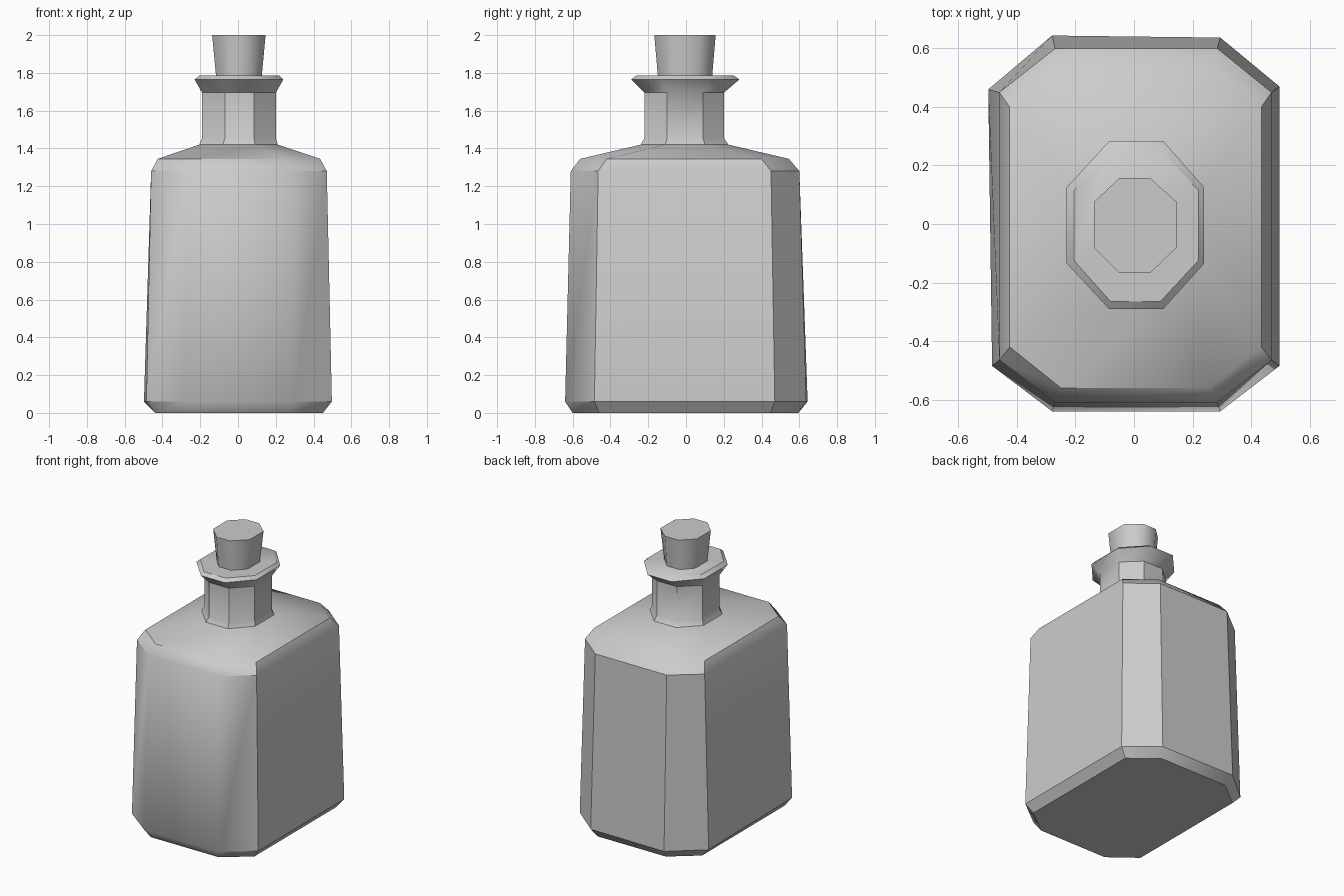
import bpy
import bmesh
from math import radians

if "Cube" in bpy.data.objects:
    bpy.data.objects.remove(bpy.data.objects["Cube"])


def ring(bm, z, xs, ys):
    """Chamfered rectangle: xs/ys = outer min, flat min, flat max, outer max."""
    x0, xa, xb, x1 = xs
    y0, ya, yb, y1 = ys
    pts = [(xa, y0), (xb, y0), (x1, ya), (x1, yb),
           (xb, y1), (xa, y1), (x0, yb), (x0, ya)]
    return [bm.verts.new((x, y, z)) for x, y in pts]


def loft(name, sections, angle, nudges=()):
    bm = bmesh.new()
    rings = [ring(bm, *s) for s in sections]
    for level, corner, dx, dy in nudges:
        rings[level][corner].co.x += dx
        rings[level][corner].co.y += dy
    for a, b in zip(rings, rings[1:]):
        for i in range(8):
            j = (i + 1) % 8
            bm.faces.new((a[i], a[j], b[j], b[i]))
    bm.faces.new(rings[0][::-1])
    bm.faces.new(rings[-1])
    bmesh.ops.recalc_face_normals(bm, faces=bm.faces)
    mesh = bpy.data.meshes.new(name)
    bm.to_mesh(mesh)
    bm.free()
    obj = bpy.data.objects.new(name, mesh)
    bpy.context.collection.objects.link(obj)
    bpy.ops.object.select_all(action='DESELECT')
    obj.select_set(True)
    bpy.context.view_layer.objects.active = obj
    bpy.ops.object.shade_smooth_by_angle(angle=radians(angle))
    return obj


# Bottle: base bevel, tapering body, shoulder, neck and flared lip
neck_x, neck_y = (-0.19, -0.07, 0.085, 0.20), (-0.22, -0.10, 0.09, 0.20)
loft("bottle", [
    (0.00, (-0.44, -0.26, 0.27, 0.45), (-0.60, -0.46, 0.45, 0.595)),
    (0.06, (-0.485, -0.28, 0.295, 0.497), (-0.64, -0.485, 0.47, 0.637)),
    (1.28, (-0.46, -0.27, 0.285, 0.47), (-0.61, -0.465, 0.45, 0.60)),
    (1.345, (-0.425, -0.25, 0.255, 0.435), (-0.56, -0.42, 0.40, 0.545)),
    (1.42, (-0.205, -0.08, 0.09, 0.21), (-0.24, -0.11, 0.10, 0.225)),
    (1.455, neck_x, neck_y),
    (1.695, neck_x, neck_y),
    (1.765, (-0.23, -0.085, 0.10, 0.24), (-0.29, -0.135, 0.125, 0.283)),
    (1.785, (-0.205, -0.08, 0.09, 0.22), (-0.265, -0.125, 0.115, 0.255)),
], 38, [(1, 6, -0.013, -0.01), (1, 5, 0, 0.007)])

# Cork stopper, widening toward the top and seated in the lip
loft("cork", [
    (1.74, (-0.112, -0.045, 0.05, 0.122), (-0.145, -0.07, 0.06, 0.135)),
    (2.00, (-0.137, -0.05, 0.055, 0.146), (-0.168, -0.08, 0.075, 0.157)),
], 50)
